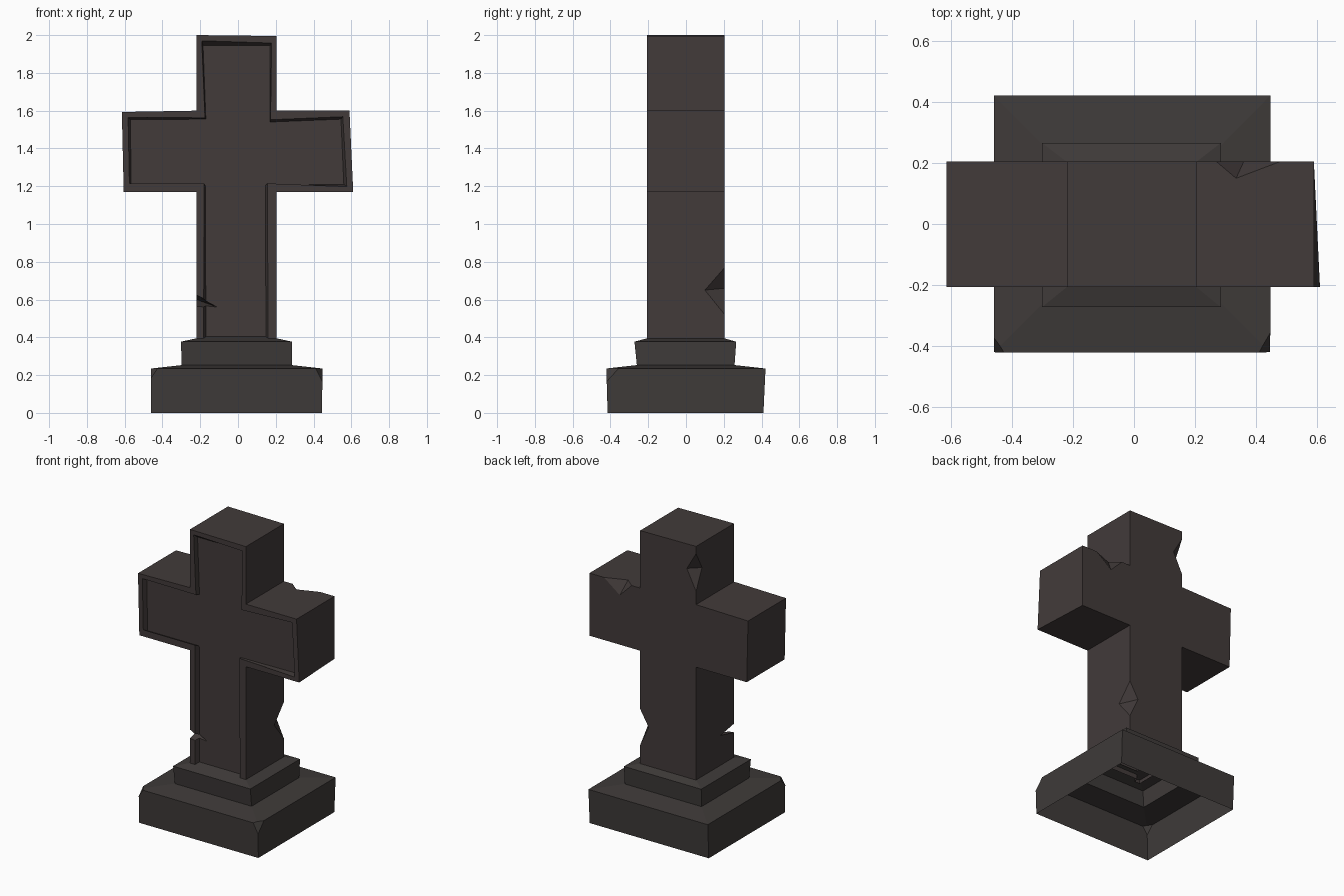
import bpy, bmesh
from mathutils import Vector

if "Cube" in bpy.data.objects:
    bpy.data.objects.remove(bpy.data.objects["Cube"])


def material(name, rgb):
    m = bpy.data.materials.new(name)
    m.diffuse_color = (*rgb, 1)
    m.use_nodes = True
    m.node_tree.nodes["Principled BSDF"].inputs["Base Color"].default_value = m.diffuse_color
    return m


def make_object(name, bm, mat=None):
    bmesh.ops.recalc_face_normals(bm, faces=bm.faces)
    me = bpy.data.meshes.new(name)
    bm.to_mesh(me)
    bm.free()
    ob = bpy.data.objects.new(name, me)
    bpy.context.collection.objects.link(ob)
    if mat:
        me.materials.append(mat)
    return ob


def chip(ob, inner, outer, k=1.5):
    """Knock a tetrahedral chip off: inner points stay in the cut planes, outer ones grow outwards."""
    inner, outer = [Vector(p) for p in inner], [Vector(p) for p in outer]
    mid = sum(inner, Vector()) / len(inner)
    bm = bmesh.new()
    for p in inner + outer:
        bm.verts.new(mid + (p - mid) * k)
    bmesh.ops.convex_hull(bm, input=bm.verts)
    cutter = make_object("chip_cutter", bm)
    cutter.hide_render = True
    mod = ob.modifiers.new("chip", 'BOOLEAN')
    mod.operation, mod.solver, mod.object = 'DIFFERENCE', 'EXACT', cutter
    bpy.context.view_layer.update()
    me = bpy.data.meshes.new_from_object(ob.evaluated_get(bpy.context.evaluated_depsgraph_get()))
    ob.modifiers.clear()
    ob.data = me
    bpy.data.objects.remove(cutter)


def open_ends(ob, test):
    """Delete the horizontal caps that are open in the hollow shell."""
    bm = bmesh.new()
    bm.from_mesh(ob.data)
    caps = [f for f in bm.faces if abs(f.normal.z) > 0.99 and test(f.calc_center_median().z)]
    bmesh.ops.delete(bm, geom=caps, context='FACES')
    bm.to_mesh(ob.data)
    bm.free()


warm = material("warm dark stone", (0.054, 0.043, 0.042))
grey = material("dark stone", (0.049, 0.043, 0.041))

# Cross: outline, rim edge and recessed floor, joined as rings
Z0 = 0.37
front = [(-.22, Z0), (-.22, 1.17), (-.605, 1.17), (-.615, 1.593), (-.22, 1.60), (-.22, 2.0),
         (.205, 1.995), (.205, 1.60), (.59, 1.60), (.61, 1.17), (.205, 1.17), (.205, Z0)]
back = list(front)
back[9] = (.59, 1.17)
rim = [(-.182, Z0), (-.18, 1.215), (-.575, 1.215), (-.582, 1.565), (-.175, 1.562), (-.192, 1.97),
       (.178, 1.958), (.172, 1.552), (.555, 1.568), (.576, 1.198), (.155, 1.215), (.16, Z0)]
floor = [(-.17, Z0), (-.172, 1.20), (-.565, 1.20), (-.57, 1.553), (-.17, 1.555), (-.185, 1.945),
         (.17, 1.945), (.17, 1.54), (.545, 1.555), (.56, 1.21), (.145, 1.205), (.148, Z0)]
bm = bmesh.new()
rings = [[bm.verts.new((x, y, z)) for x, z in pts]
         for pts, y in ((back, .205), (front, -.207), (rim, -.207), (floor, -.175))]
for a, b in zip(rings, rings[1:]):
    for i in range(11):
        bm.faces.new((a[i], a[i + 1], b[i + 1], b[i]))
bm.faces.new(rings[0])
bm.faces.new(rings[3])
bm.faces.new([r[0] for r in rings] + [r[11] for r in reversed(rings)])
cross = make_object("stone_cross", bm, warm)

# Weathering chips on the cross edges
chip(cross, [(.335, .15, 1.60), (.36, .205, 1.51)], [(.27, .205, 1.60), (.48, .205, 1.60)])
chip(cross, [(-.15, .205, 1.83), (-.22, .14, 1.83)], [(-.22, .205, 1.95), (-.22, .205, 1.69)])
chip(cross, [(.205, .10, .65), (.14, .205, .66)], [(.205, .205, .77), (.205, .205, .52)])
chip(cross, [(-.11, -.175, .56), (-.22, -.06, .60)], [(-.22, -.207, .565), (-.22, -.207, .625)])
open_ends(cross, lambda z: z < Z0 + 0.01)

# Stepped base: stacked rectangular rings (x0, x1, y0, y1, z)
bm = bmesh.new()
levels = [(-.46, .445, -.415, .41, 0), (-.46, .447, -.422, .421, .235),
          (-.298, .285, -.26, .257, .253), (-.302, .285, -.273, .266, .377),
          (-.15, .135, -.15, .15, .41)]
rings = [[bm.verts.new(p) for p in ((x0, y0, z), (x1, y0, z), (x1, y1, z), (x0, y1, z))]
         for x0, x1, y0, y1, z in levels]
for a, b in zip(rings, rings[1:]):
    for i in range(4):
        j = (i + 1) % 4
        bm.faces.new((a[i], a[j], b[j], b[i]))
bm.faces.new(rings[0])
bm.faces.new(rings[-1])
base = make_object("stepped_base", bm, grey)

# Chipped front corners of the base
chip(base, [(.41, -.422, .237), (.447, -.355, .237), (.447, -.42, .165)], [(.447, -.422, .237)])
chip(base, [(-.425, -.422, .237), (-.46, -.37, .237), (-.46, -.42, .185)], [(-.46, -.422, .237)])
open_ends(base, lambda z: z < 0.01 or z > 0.405)
